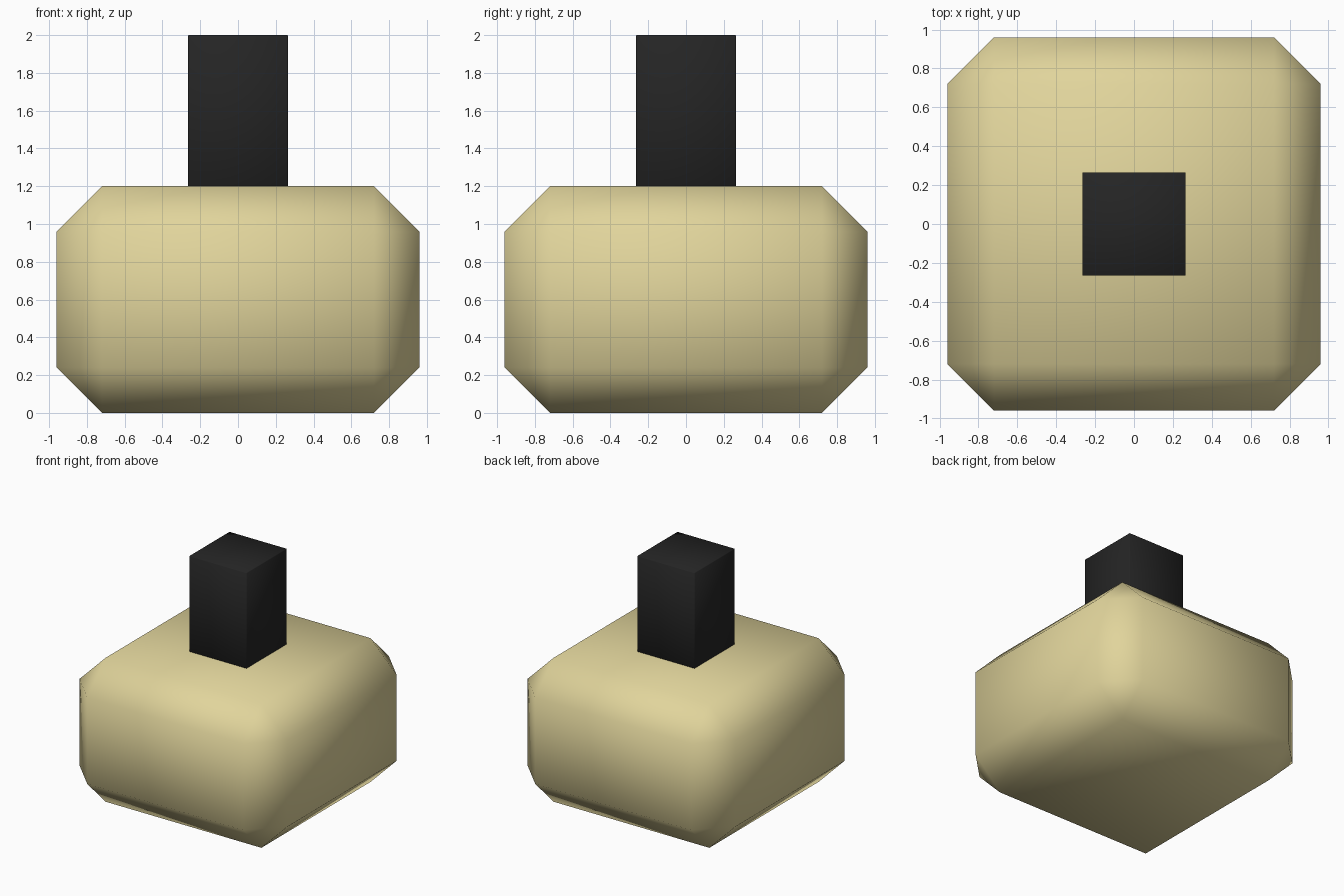
import bpy

if "Cube" in bpy.data.objects:
    bpy.data.objects.remove(bpy.data.objects["Cube"])


def material(name, rgb):
    m = bpy.data.materials.new(name)
    m.diffuse_color = (*rgb, 1)
    m.use_nodes = True
    m.node_tree.nodes["Principled BSDF"].inputs["Base Color"].default_value = m.diffuse_color
    return m


def bevelled_box(name, half, z0, z1, chamfer, mat):
    """Square box from z0 to z1 with single-segment chamfers and smooth shading."""
    bpy.ops.mesh.primitive_cube_add(size=2, location=(0, 0, (z0 + z1) / 2))
    ob = bpy.context.object
    ob.name = name
    ob.scale = (half, half, (z1 - z0) / 2)
    bpy.ops.object.transform_apply(location=False, rotation=False, scale=True)
    bev = ob.modifiers.new("chamfer", 'BEVEL')
    bev.width = chamfer
    bev.segments = 1
    bev.limit_method = 'NONE'
    bpy.ops.object.modifier_apply(modifier=bev.name)
    bpy.ops.object.shade_smooth()
    ob.data.materials.append(mat)
    return ob


gold = material("pale gold", (0.75, 0.66, 0.33))
black = material("soft black", (0.018, 0.018, 0.018))

# Bottle body with wide chamfers
bevelled_box("bottle_body", 0.96, 0.0, 1.2, 0.24, gold)
# Square cap with hairline chamfers
bevelled_box("bottle_cap", 0.266, 1.2, 2.0, 0.004, black)
